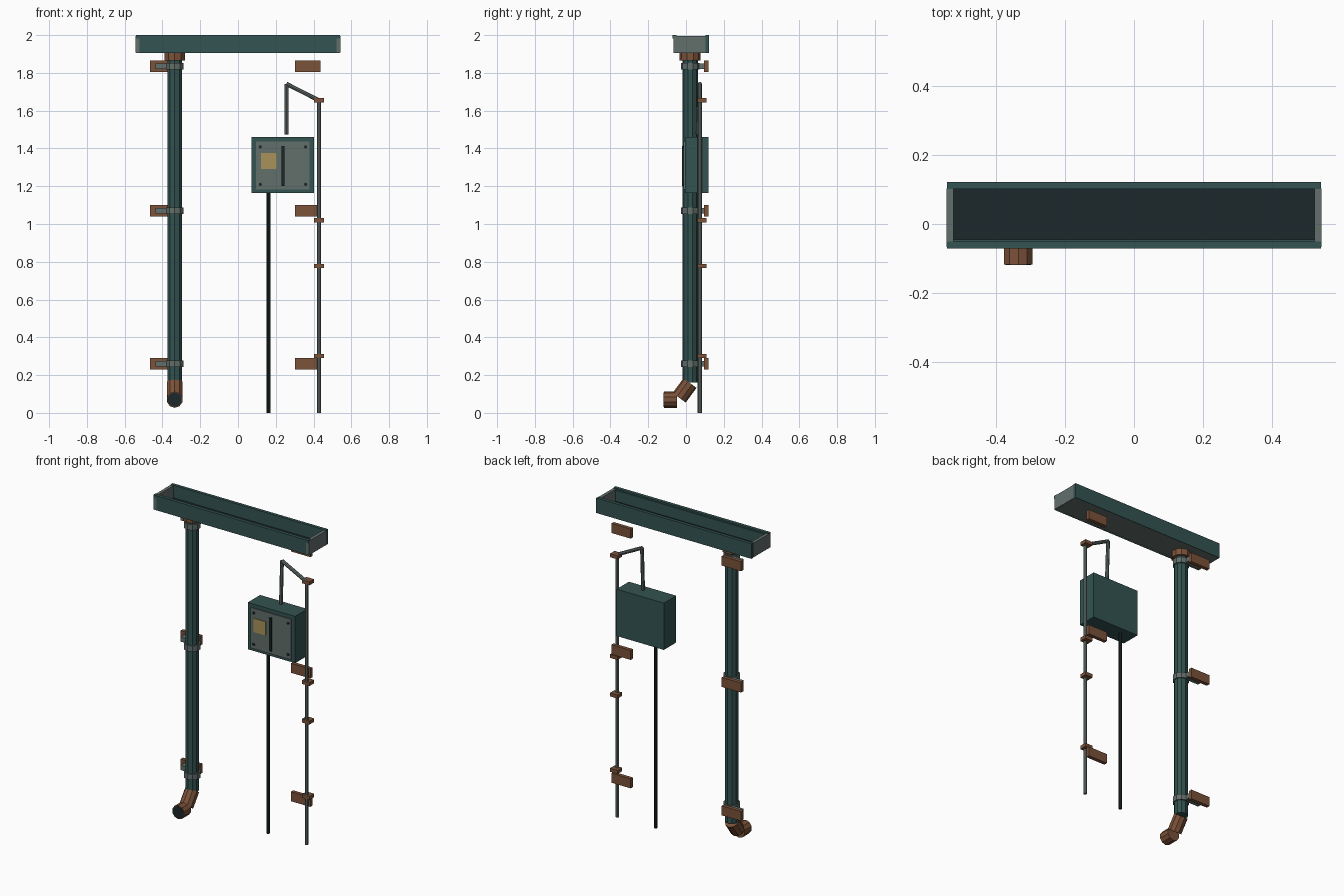
import bpy, bmesh, math
from mathutils import Vector

if "Cube" in bpy.data.objects:
    bpy.data.objects.remove(bpy.data.objects["Cube"])


def material(name, rgb):
    m = bpy.data.materials.new(name)
    m.diffuse_color = tuple((c / 255) ** 2.2 for c in rgb) + (1,)
    m.use_nodes = True
    m.node_tree.nodes["Principled BSDF"].inputs["Base Color"].default_value = m.diffuse_color
    return m


TEAL = material("dark teal paint", (54, 84, 82))
GREY = material("weathered grey metal", (98, 110, 107))
BROWN = material("rust brown", (122, 83, 60))
DARK = material("near black", (34, 44, 46))
YELLOW = material("faded yellow", (168, 145, 90))


def finish(name, bm, mat):
    bmesh.ops.recalc_face_normals(bm, faces=bm.faces)
    me = bpy.data.meshes.new(name)
    bm.to_mesh(me)
    bm.free()
    me.materials.append(mat)
    ob = bpy.data.objects.new(name, me)
    bpy.context.collection.objects.link(ob)
    return ob


def box(name, x, y, z, mat):
    """Box from (min, max) pairs."""
    bm = bmesh.new()
    bmesh.ops.create_cube(bm, size=1)
    for v in bm.verts:
        v.co = [(r[0] + r[1]) / 2 + c * (r[1] - r[0]) for r, c in zip((x, y, z), v.co)]
    return finish(name, bm, mat)


def rod(name, a, b, r, mat, sides=10):
    """Prism of the given radius between two points."""
    a, b = Vector(a), Vector(b)
    bm = bmesh.new()
    bmesh.ops.create_cone(bm, cap_ends=True, segments=sides, radius1=r, radius2=r, depth=(b - a).length)
    d = (b - a).normalized()
    side = Vector((1, 0, 0)) if abs(d.x) < 0.5 else Vector((0, 1, 0))
    up = d.cross(side).normalized()
    side = up.cross(d)
    for v in bm.verts:
        v.co = (a + b) / 2 + side * v.co.x + up * v.co.y + d * v.co.z
    return finish(name, bm, mat)


# Gutter trough
box("gutter_base", (-0.54, 0.54), (-0.065, 0.118), (1.905, 1.913), GREY)
box("gutter_floor", (-0.525, 0.525), (-0.05, 0.105), (1.913, 1.92), DARK)
box("gutter_back", (-0.541, 0.541), (0.102, 0.122), (1.905, 2.0), TEAL)
box("gutter_front", (-0.541, 0.541), (-0.066, -0.045), (1.905, 1.99), TEAL)
box("gutter_lip", (-0.541, 0.541), (-0.071, -0.05), (1.982, 2.0), TEAL)
for s in (-1, 1):
    box("gutter_end", sorted((s * 0.522, s * 0.5425)), (-0.067, 0.103), (1.907, 1.996), GREY)

# Downpipe with collar and elbow
PX, PY = -0.335, 0.022
rod("downpipe", (PX, PY, 0.16), (PX, PY, 1.9), 0.041, TEAL)
rod("downpipe_collar", (PX, PY, 1.865), (PX, PY, 1.906), 0.056, BROWN)
rod("elbow_slope", (PX, 0.021, 0.158), (PX, -0.036, 0.08), 0.043, BROWN)
rod("elbow_outlet", (PX, -0.047, 0.07), (PX, -0.117, 0.07), 0.043, BROWN)
rod("outlet_opening", (PX, -0.116, 0.07), (PX, -0.119, 0.07), 0.039, DARK)

# Wall brackets at three heights
for z in (1.835, 1.07, 0.26):
    rod("pipe_clamp", (PX, PY, z - 0.018), (PX, PY, z + 0.018), 0.049, GREY)
    box("clamp_arm", (-0.437, -0.332), (0.052, 0.096), (z - 0.015, z + 0.015), GREY)
    for x in (-0.467, 0.303):
        box("wall_plate", (x, x + 0.135), (0.095, 0.118), (z - 0.03, z + 0.03), BROWN)

# Electrical cabinet
box("cabinet", (0.072, 0.402), (-0.005, 0.118), (1.165, 1.46), TEAL)
box("cabinet_door", (0.096, 0.378), (-0.012, -0.004), (1.182, 1.437), GREY)
box("door_handle", (0.231, 0.246), (-0.022, -0.011), (1.202, 1.412), DARK)
box("warning_label", (0.121, 0.203), (-0.016, -0.011), (1.29, 1.377), YELLOW)
for x in (0.118, 0.358):
    for z in (1.21, 1.408):
        rod("door_screw", (x, -0.011, z), (x, -0.016, z), 0.009, DARK, 8)

# Conduit, its clips and the bottom cable
path = [(0.428, 0.073, 0), (0.428, 0.073, 1.655), (0.256, 0.073, 1.742), (0.256, 0.062, 1.475)]
for a, b in zip(path, path[1:]):
    rod("conduit", a, b, 0.011, GREY, 8)
for z in (1.655, 1.02, 0.777, 0.302):
    box("conduit_clip", (0.402, 0.455), (0.062, 0.108), (z - 0.011, z + 0.011), BROWN)
rod("cabinet_cable", (0.162, 0.07, 0), (0.162, 0.07, 1.17), 0.01, DARK, 8)
